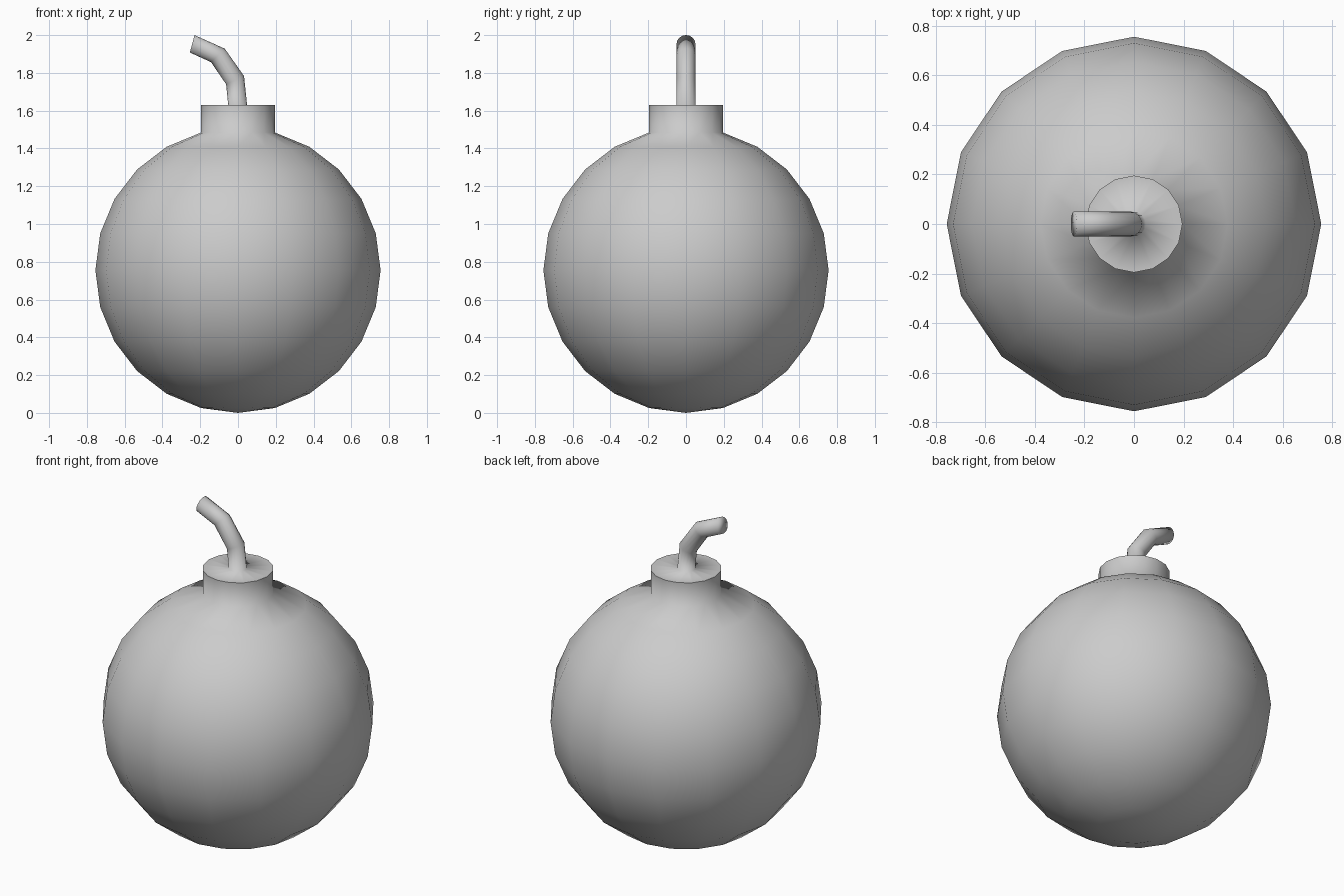
import bpy, bmesh, math

if "Cube" in bpy.data.objects:
    bpy.data.objects.remove(bpy.data.objects["Cube"])

SIDES = 16
R = 0.755          # ball radius
NECK_TOP = 1.63

bm = bmesh.new()


def ring(left, right, ry):
    """Elliptic ring spanning two (x, z) points, with half-width ry in y."""
    cx, cz = (left[0] + right[0]) / 2, (left[1] + right[1]) / 2
    dx, dz = (right[0] - left[0]) / 2, (right[1] - left[1]) / 2
    verts = []
    for i in range(SIDES):
        a = 2 * math.pi * i / SIDES
        c, s = math.cos(a), math.sin(a)
        verts.append(bm.verts.new((cx + dx * c, ry * s, cz + dz * c)))
    return verts


def flat_ring(r, z):
    return ring((-r, z), (r, z), r)


# Ball: latitude rings every 15 degrees, stopping where the neck begins
rings = []
for k in range(-5, 6):
    a = math.radians(15 * k)
    rings.append(flat_ring(R * math.cos(a), R + R * math.sin(a)))

# Neck rises from the top ring of the ball
rim = flat_ring(R * math.cos(math.radians(75)), NECK_TOP)
rings.append(rim)

# Fuse: bent tube growing out of the cap, as (left, right) section ends
for left, right in [((-0.052, NECK_TOP), (0.048, NECK_TOP)),
                    ((-0.063, 1.74), (0.032, 1.783)),
                    ((-0.143, 1.857), (-0.07, 1.928)),
                    ((-0.255, 1.908), (-0.23, 2.0))]:
    rings.append(ring(left, right, 0.05))

# Skin between neighbouring rings
for lo, hi in zip(rings, rings[1:]):
    for i in range(SIDES):
        j = (i + 1) % SIDES
        bm.faces.new((lo[i], lo[j], hi[j], hi[i]))

# Bottom pole and fuse tip
pole = bm.verts.new((0, 0, 0))
for i in range(SIDES):
    bm.faces.new((pole, rings[0][(i + 1) % SIDES], rings[0][i]))
bm.faces.new(rings[-1])

bmesh.ops.recalc_face_normals(bm, faces=bm.faces[:])

# Smooth everywhere, except a crisp neck rim
for f in bm.faces:
    f.smooth = True
for i in range(SIDES):
    bm.edges.get((rim[i], rim[(i + 1) % SIDES])).smooth = False

mesh = bpy.data.meshes.new("round_bomb_with_fuse")
bm.to_mesh(mesh)
bm.free()
obj = bpy.data.objects.new("round_bomb_with_fuse", mesh)
bpy.context.collection.objects.link(obj)
